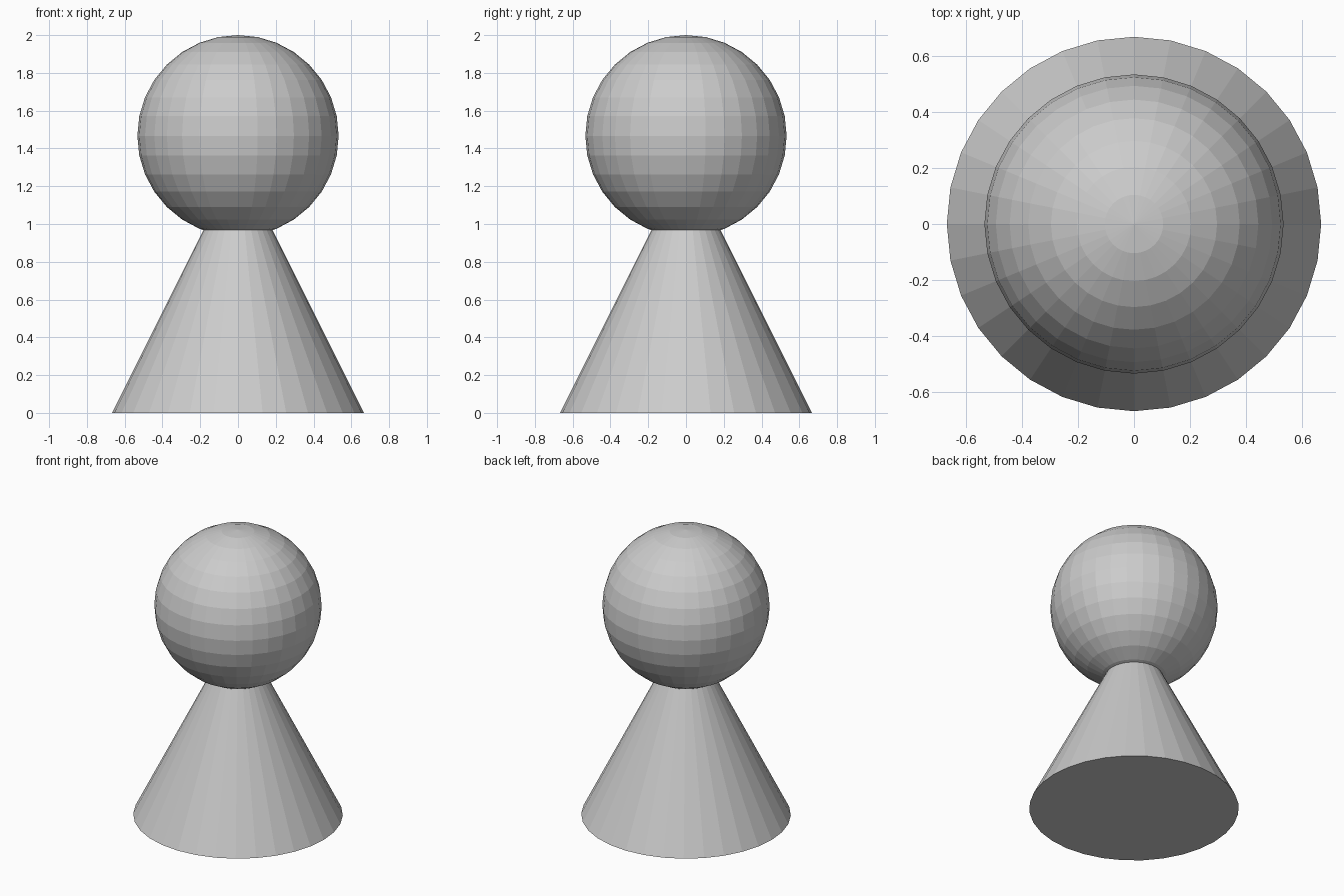
import bpy

if "Cube" in bpy.data.objects:
    bpy.data.objects.remove(bpy.data.objects["Cube"])

# Conical body standing on the ground, its tip hidden inside the head
CONE_R, CONE_H = 0.667, 1.333
bpy.ops.mesh.primitive_cone_add(vertices=32, radius1=CONE_R, radius2=0,
                                depth=CONE_H, location=(0, 0, CONE_H / 2))
bpy.context.object.name = "body"
bpy.ops.object.shade_flat()

# Faceted ball head reaching the full height
HEAD_R = 0.533
bpy.ops.mesh.primitive_uv_sphere_add(segments=32, ring_count=16, radius=HEAD_R,
                                     location=(0, 0, 2 - HEAD_R))
bpy.context.object.name = "head"
bpy.ops.object.shade_flat()
